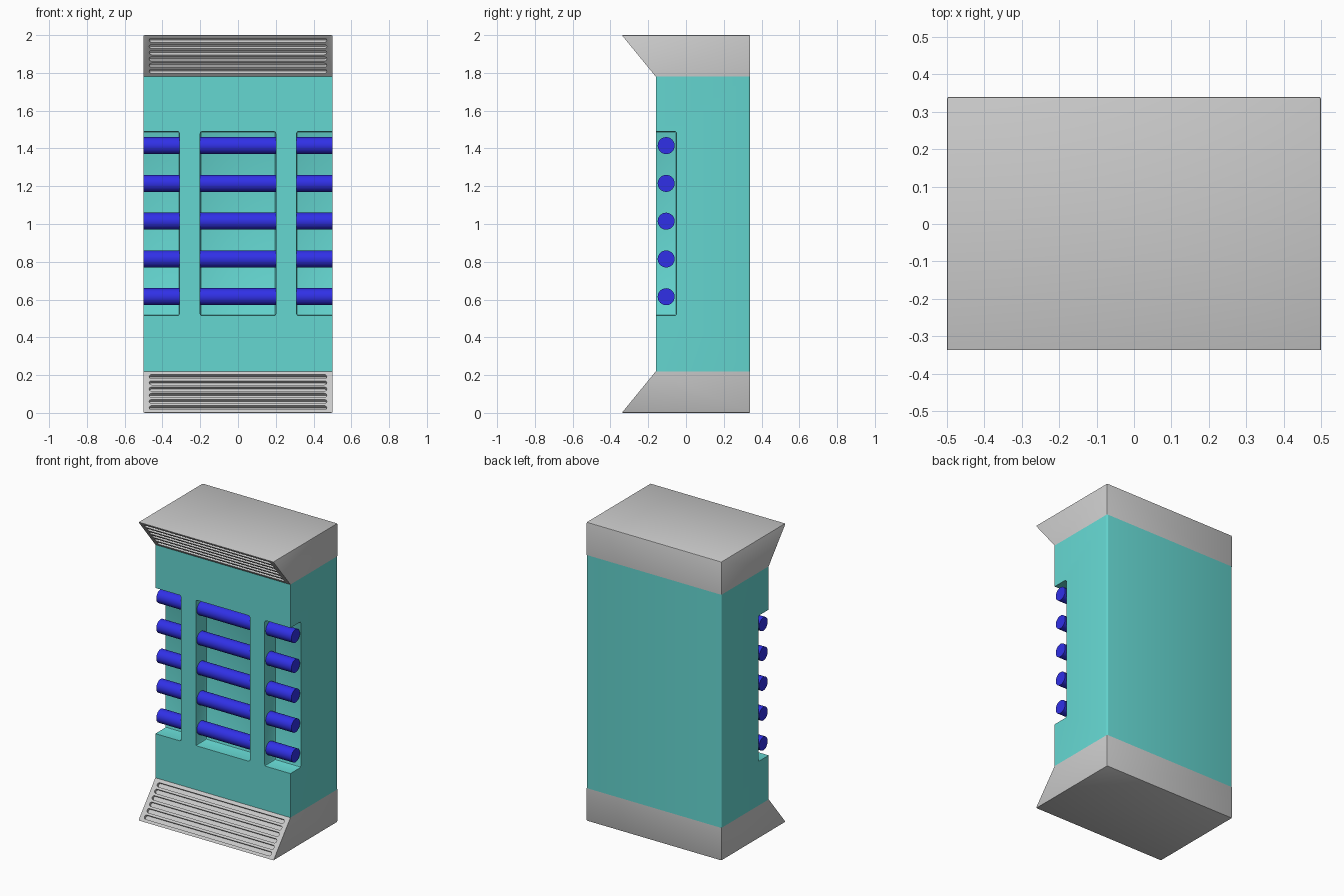
import bpy, bmesh, math
from mathutils import Matrix, Vector

if "Cube" in bpy.data.objects:
    bpy.data.objects.remove(bpy.data.objects["Cube"])


def material(name, color):
    m = bpy.data.materials.new(name)
    m.diffuse_color = color
    m.use_nodes = True
    m.node_tree.nodes["Principled BSDF"].inputs["Base Color"].default_value = m.diffuse_color
    return m


def add_object(name, bm, mat=None):
    bmesh.ops.recalc_face_normals(bm, faces=bm.faces)
    me = bpy.data.meshes.new(name)
    bm.to_mesh(me)
    bm.free()
    ob = bpy.data.objects.new(name, me)
    bpy.context.collection.objects.link(ob)
    if mat:
        me.materials.append(mat)
    return ob


def add_box(bm, lo, hi):
    """Add a box between two corners and return its vertices."""
    lo, hi = Vector(lo), Vector(hi)
    mat = Matrix.Translation((lo + hi) / 2) @ Matrix.Diagonal((*(hi - lo), 1))
    return bmesh.ops.create_cube(bm, size=1, matrix=mat)["verts"]


def bevel(bm, edges, width, segments):
    bmesh.ops.bevel(bm, geom=list(edges), offset=width, segments=segments,
                    profile=0.5, affect='EDGES')


def cut(ob, cutter):
    """Subtract the cutter, apply the result and smooth the rounded edges."""
    cutter.hide_render = True
    mod = ob.modifiers.new("cut", 'BOOLEAN')
    mod.operation, mod.solver, mod.object = 'DIFFERENCE', 'EXACT', cutter
    bpy.context.view_layer.update()
    bpy.ops.object.select_all(action='DESELECT')
    bpy.context.view_layer.objects.active = ob
    ob.select_set(True)
    bpy.ops.object.modifier_apply(modifier=mod.name)
    bpy.data.objects.remove(cutter)
    smooth(ob)


def smooth(ob):
    bpy.ops.object.select_all(action='DESELECT')
    bpy.context.view_layer.objects.active = ob
    ob.select_set(True)
    bpy.ops.object.shade_smooth_by_angle(angle=math.radians(35))


teal = material("teal", (0.13, 0.68, 0.64, 1))
blue = material("blue", (0.03, 0.03, 0.8, 1))
W, BACK, FRONT, TIP = 0.5, 0.34, -0.16, -0.34
CAP_H, ROUND = 0.22, 0.01

# Main body with softened upright corners
bm = bmesh.new()
add_box(bm, (-W, FRONT, CAP_H), (W, BACK, 2 - CAP_H))
bevel(bm, [e for e in bm.edges
           if abs(e.verts[0].co.z - e.verts[1].co.z) > 1 and e.verts[0].co.y > 0],
      ROUND, 3)
body = add_object("body", bm, teal)

# Three front recesses, the outer two open to the sides
bm = bmesh.new()
for x0, x1 in ((-0.7, -0.31), (-0.2, 0.2), (0.31, 0.7)):
    add_box(bm, (x0, FRONT - 0.1, 0.515), (x1, -0.05, 1.49))
bevel(bm, bm.edges, ROUND, 2)
cut(body, add_object("recess_cutter", bm, teal))

# Horizontal rods running through the pillars
for i in range(5):
    bm = bmesh.new()
    mat = Matrix.Translation((0, -0.105, 0.615 + 0.2 * i)) @ Matrix.Rotation(math.pi / 2, 4, 'Y')
    bmesh.ops.create_cone(bm, cap_ends=True, segments=32, radius1=0.045,
                          radius2=0.045, depth=2 * W, matrix=mat)
    smooth(add_object(f"rod_{i + 1}", bm, blue))


def end_cap(name, sign):
    """Flared cap with a slotted sloping front; sign -1 is the base, 1 the top."""
    flip = Matrix.Translation((0, 0, 1)) @ Matrix.Diagonal((1, 1, -sign, 1)) \
        @ Matrix.Translation((0, 0, -1))
    profile = ((BACK, 0), (TIP, 0), (FRONT, CAP_H), (BACK, CAP_H))
    bm = bmesh.new()
    face = bm.faces.new([bm.verts.new((-W, y, z)) for y, z in profile])
    side = bmesh.ops.extrude_face_region(bm, geom=[face])["geom"]
    bmesh.ops.translate(bm, vec=(2 * W, 0, 0),
                        verts=[g for g in side if isinstance(g, bmesh.types.BMVert)])
    # Round the outer rim and the upright back corners
    bevel(bm, [e for e in bm.edges
               if all(v.co.z < 0.01 for v in e.verts)
               or (all(v.co.y > 0.3 for v in e.verts)
                   and abs(e.verts[0].co.z - e.verts[1].co.z) > 0.1)],
          0.006, 2)
    bmesh.ops.transform(bm, matrix=flip, verts=bm.verts)
    cap = add_object(name, bm)

    # Six round-ended slots laid along the slope
    tilt = math.atan2(CAP_H, FRONT - TIP)
    bm = bmesh.new()
    for i in range(6):
        add_box(bm, (-0.47, -0.0135, -0.018), (0.47, 0.0135, 0.018))
        bmesh.ops.translate(bm, verts=bm.verts[-8:], vec=(0, (i - 2.5) * 0.0425, 0))
    bevel(bm, [e for e in bm.edges if abs(e.verts[0].co.z - e.verts[1].co.z) > 0.03],
          0.012, 4)
    place = Matrix.Translation((0, (FRONT + TIP) / 2, CAP_H / 2)) @ Matrix.Rotation(tilt, 4, 'X')
    bmesh.ops.transform(bm, matrix=flip @ place, verts=bm.verts)
    cut(cap, add_object("slot_cutter", bm))


end_cap("base_cap", -1)
end_cap("top_cap", 1)
